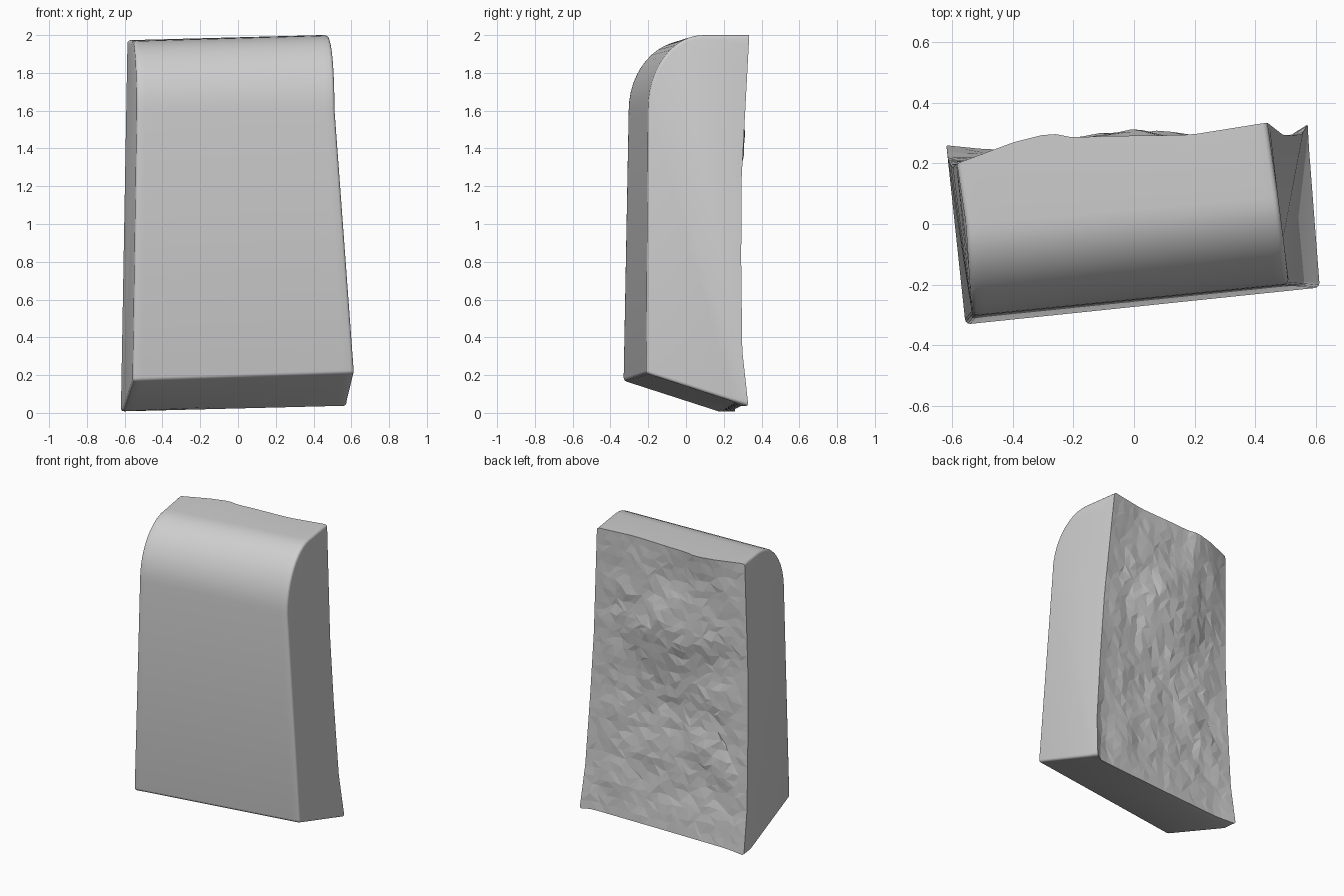
import bpy, bmesh, math, random
from mathutils import Vector, noise

if "Cube" in bpy.data.objects:
    bpy.data.objects.remove(bpy.data.objects["Cube"])

random.seed(4)
N, M, ARC = 22, 34, 12   # columns, back rows, steps of the rounded shoulder


def curve(points, t):
    """Piecewise linear lookup."""
    for (a, p), (b, q) in zip(points, points[1:]):
        if t <= b:
            return p + (q - p) * (t - a) / (b - a)
    return points[-1][1]


def profile(bottom_back, bottom_mid, bottom_front, shoulder, crown, top_back):
    """One end outline: underside, front face, elliptical shoulder, top."""
    pts = [Vector(p) for p in (bottom_back, bottom_mid, bottom_front)]
    s, c = Vector(shoulder), Vector(crown)
    for i in range(ARC + 1):
        a = math.pi / 2 * i / ARC
        f, h = 1 - math.cos(a), math.sin(a)
        pts.append(Vector((s.x + (c.x - s.x) * f, s.y + (c.y - s.y) * f,
                           s.z + (c.z - s.z) * h)))
    return pts + [Vector(top_back)]


left = profile((-0.62, 0.26, 0.008), (-0.61, 0.17, 0.008), (-0.557, -0.332, 0.17),
               (-0.535, -0.305, 1.60), (-0.555, 0.0, 1.97), (-0.585, 0.20, 1.973))
right = profile((0.575, 0.33, 0.038), (0.58, 0.24, 0.065), (0.615, -0.21, 0.21),
                (0.512, -0.20, 1.61), (0.475, 0.09, 2.0), (0.44, 0.335, 2.0))

# Broken back: offsets along its borders
top_dev = [(0, 0), (.18, .045), (.30, .06), (.375, .035), (.47, .027), (.75, -.007), (1, 0)]
bottom_dev = [(0, 0), (.12, -.023), (.5, -.03), (.95, -.035), (1, 0)]
side_dev = [(0, 0), (.15, -.033), (.4, -.04), (.62, -.038), (.8, -.02), (1, 0)]


def bump(u, v, cu, cv, ru, rv):
    return math.exp(-((u - cu) / ru) ** 2 - ((v - cv) / rv) ** 2)


def back_offset(u, v):
    d = curve(side_dev, v) + (1 - v) ** 4 * curve(bottom_dev, u) + v ** 5 * curve(top_dev, u)
    inner = min(1, 6 * min(u, 1 - u)) * min(1, 6 * min(v, 1 - v))
    rough = (0.016 * noise.noise(Vector((u * 5, v * 9, 3)))
             + 0.010 * noise.noise(Vector((u * 13, v * 22, 8))))
    return d + inner * (0.055 * bump(u, v, .48, .70, .24, .15)
                        + 0.025 * bump(u, v, .78, .13, .10, .07)
                        - 0.015 * bump(u, v, .60, .45, .25, .12) + rough)


bm = bmesh.new()
is_back = bm.faces.layers.int.new("back")
K = len(left)

# Smooth worked faces: underside, front, shoulder and top
shell = []
for i in range(N + 1):
    u = i / N
    col = [a.lerp(b, u) for a, b in zip(left, right)]
    col[0].y += back_offset(u, 0)
    col[-1].y += back_offset(u, 1)
    shell.append([bm.verts.new(p) for p in col])
for a, b in zip(shell, shell[1:]):
    for k in range(K - 1):
        bm.faces.new((a[k], b[k], b[k + 1], a[k + 1]))

# Rough back surface
back = []
for i in range(N + 1):
    col = [shell[i][0]]
    for j in range(1, M):
        u, v = i / N, j / M
        if 0 < i < N:
            u += random.uniform(-.3, .3) / N
            v += random.uniform(-.3, .3) / M
        p = left[0].lerp(right[0], u).lerp(left[-1].lerp(right[-1], u), v)
        p.y += back_offset(u, v)
        if 0 < i < N:
            p.y += random.uniform(-.0025, .0025)
        col.append(bm.verts.new(p))
    back.append(col + [shell[i][-1]])
for a, b in zip(back, back[1:]):
    for j in range(M):
        q = (a[j], b[j], b[j + 1], a[j + 1])
        if random.random() < .5:
            tris = ((q[0], q[1], q[2]), (q[0], q[2], q[3]))
        else:
            tris = ((q[0], q[1], q[3]), (q[1], q[2], q[3]))
        for t in tris:
            bm.faces.new(t)[is_back] = 1

# Flat ends
for i in (0, N):
    bm.faces.new(shell[i] + back[i][-2:0:-1])
bmesh.ops.recalc_face_normals(bm, faces=bm.faces)

# Soften the worked edges only
edges = [e for e in bm.edges if e.calc_face_angle(0) > math.radians(35)
         and not any(f[is_back] for f in e.link_faces)]
bmesh.ops.bevel(bm, geom=edges, offset=0.016, offset_type='OFFSET', segments=3,
                profile=0.5, affect='EDGES', clamp_overlap=False)
bmesh.ops.recalc_face_normals(bm, faces=bm.faces)
for f in bm.faces:
    f.smooth = not f[is_back]
for e in bm.edges:
    rough_side = any(f[is_back] for f in e.link_faces)
    e.smooth = not rough_side and e.calc_face_angle(0) < math.radians(32)

mesh = bpy.data.meshes.new("stone_block")
bm.to_mesh(mesh)
bm.free()
block = bpy.data.objects.new("stone_block", mesh)
bpy.context.collection.objects.link(block)

stone = bpy.data.materials.new("light grey stone")
stone.diffuse_color = (0.62, 0.62, 0.62, 1)
stone.use_nodes = True
stone.node_tree.nodes["Principled BSDF"].inputs["Base Color"].default_value = stone.diffuse_color
mesh.materials.append(stone)
